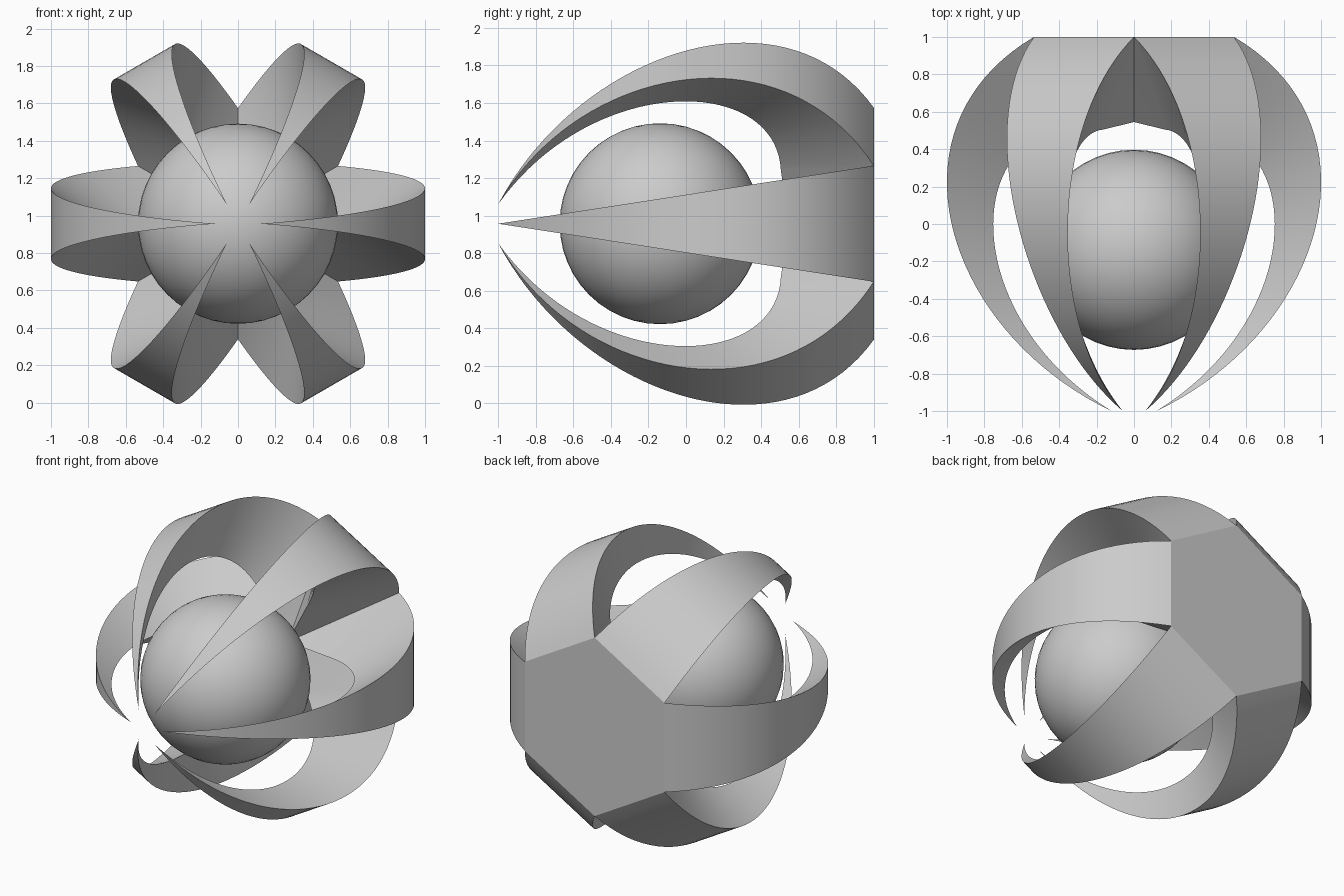
import bpy
import bmesh
import math
from mathutils import Vector
from mathutils.geometry import interpolate_bezier

if "Cube" in bpy.data.objects:
    bpy.data.objects.remove(bpy.data.objects["Cube"])

AXIS_Z = 0.957      # height of the central axis, which runs along y
PETALS = 6
STEPS = 40
BACK_R = 0.535      # centre-to-side distance of the back hexagon
BACK_W = BACK_R * math.tan(math.pi / PETALS)

# One plain material
grey = bpy.data.materials.new("plain_grey")
grey.use_nodes = True
colour = (0.6, 0.6, 0.6, 1)
grey.diffuse_color = colour
grey.node_tree.nodes["Principled BSDF"].inputs["Base Color"].default_value = colour


def curve(*points):
    """Sample a cubic curve of (y, radius) points."""
    return interpolate_bezier(*[Vector((y, r, 0)) for y, r in points], STEPS)


def finish(obj):
    obj.data.materials.append(grey)
    bpy.ops.object.select_all(action="DESELECT")
    obj.select_set(True)
    bpy.context.view_layer.objects.active = obj
    bpy.ops.object.shade_smooth_by_angle(angle=math.radians(30))


# Petal profiles: broad outer band and sharp inner edge
outer = curve((-1, 0.12), (-0.57, 1.02), (0.52, 1.35), (1, BACK_R))
inner = curve((-1, 0.12), (-0.5, 0.93), (0.48, 0.92), (0.505, 0.33))

# Petal cage: tapered wedges around the axis, joined by a hexagonal back
bm = bmesh.new()
back = []
for i in range(PETALS):
    a = i * math.tau / PETALS

    def vert(y, r, w=0):
        return bm.verts.new((r * math.cos(a) - w * math.sin(a), y,
                             AXIS_Z + r * math.sin(a) + w * math.cos(a)))

    rows = []
    for o, n in zip(outer, inner):
        w = BACK_W * (o.x + 1) / 2
        rows.append((vert(o.x, o.y, -w), vert(o.x, o.y, w), vert(n.x, n.y)))
    for p, q in zip(rows, rows[1:]):
        for j in range(3):
            k = (j + 1) % 3
            bm.faces.new((p[j], p[k], q[k], q[j]))
    # Root of the petal runs in to the axis
    left, right, edge = rows[-1]
    hub = vert(0.545, 0)
    bm.faces.new((left, edge, hub))
    bm.faces.new((edge, right, hub))
    back.append(bm.verts.new(left.co))
bm.faces.new(back)
bmesh.ops.remove_doubles(bm, verts=bm.verts, dist=0.0005)
bmesh.ops.recalc_face_normals(bm, faces=bm.faces)
mesh = bpy.data.meshes.new("petal_cage")
bm.to_mesh(mesh)
bm.free()
cage = bpy.data.objects.new("petal_cage", mesh)
bpy.context.collection.objects.link(cage)
finish(cage)

# Ball held inside the petals
bpy.ops.mesh.primitive_uv_sphere_add(segments=48, ring_count=24, radius=0.535,
                                     location=(0, -0.138, AXIS_Z))
ball = bpy.context.object
ball.name = "core_ball"
finish(ball)
